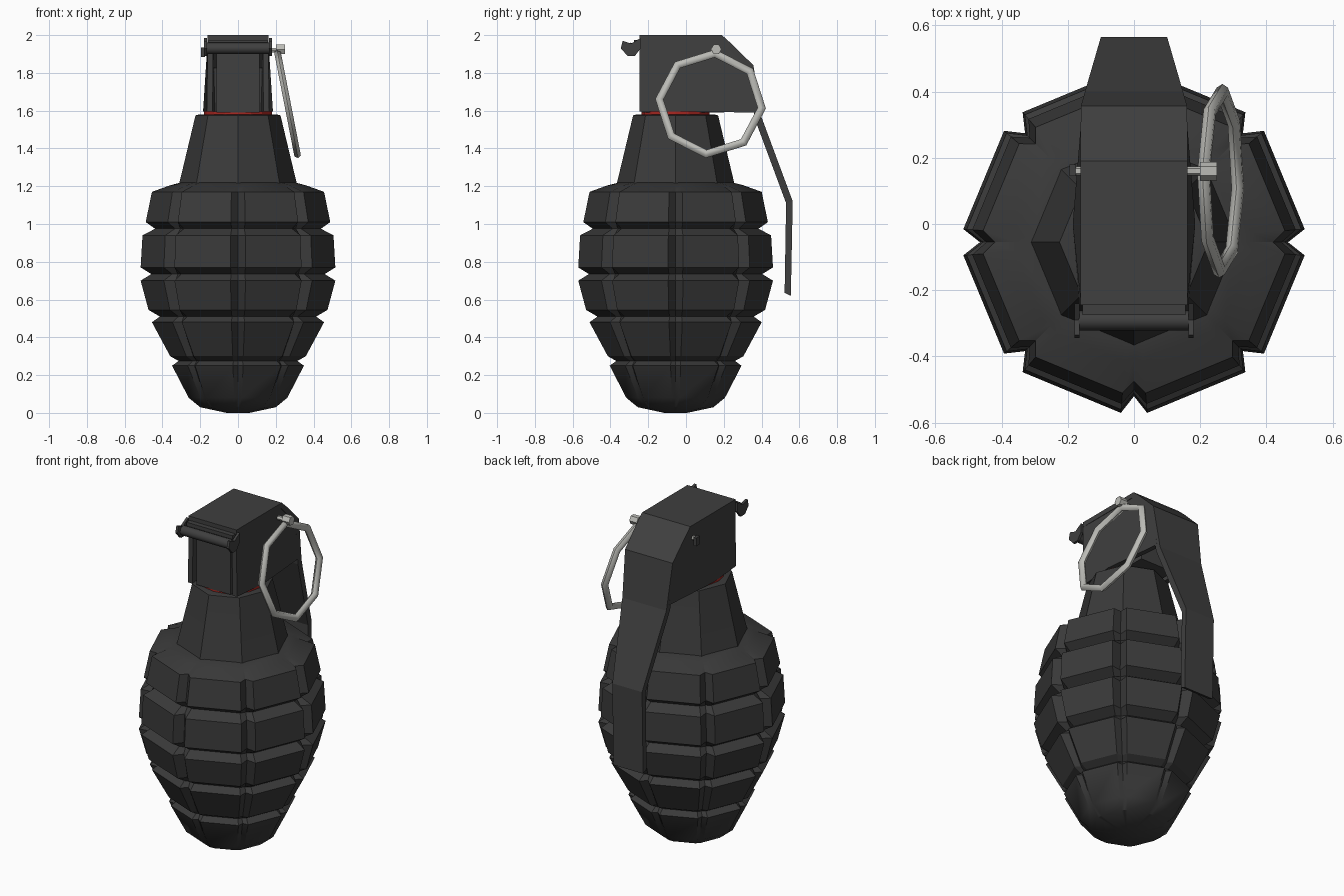
import bpy, bmesh, math
from mathutils import Vector, Matrix

if "Cube" in bpy.data.objects:
    bpy.data.objects.remove(bpy.data.objects["Cube"])

CY = -0.055  # body axis in y


def material(name, rgb):
    m = bpy.data.materials.new(name)
    m.diffuse_color = (*rgb, 1)
    m.use_nodes = True
    m.node_tree.nodes["Principled BSDF"].inputs["Base Color"].default_value = m.diffuse_color
    return m


IRON = material("dark iron", (0.042, 0.042, 0.042))
STEEL = material("lever steel", (0.05, 0.05, 0.05))
WIRE = material("light wire", (0.5, 0.5, 0.47))
RED = material("red seal", (0.4, 0.02, 0.015))


def loft(name, rings, mat, closed=False, smooth=None):
    """Skin a list of equal-length point rings; cap the ends unless closed."""
    bm = bmesh.new()
    vs = [[bm.verts.new(p) for p in ring] for ring in rings]
    n = len(vs[0])
    for i in range(len(vs) if closed else len(vs) - 1):
        a, b = vs[i], vs[(i + 1) % len(vs)]
        for k in range(n):
            bm.faces.new((a[k], a[(k + 1) % n], b[(k + 1) % n], b[k]))
    if not closed:
        bm.faces.new(vs[0])
        bm.faces.new(vs[-1])
    bmesh.ops.recalc_face_normals(bm, faces=bm.faces)
    me = bpy.data.meshes.new(name)
    bm.to_mesh(me)
    bm.free()
    me.materials.append(mat)
    ob = bpy.data.objects.new(name, me)
    bpy.context.collection.objects.link(ob)
    if smooth:
        bpy.ops.object.select_all(action='DESELECT')
        ob.select_set(True)
        bpy.context.view_layer.objects.active = ob
        bpy.ops.object.shade_smooth_by_angle(angle=math.radians(smooth))
    return ob


def circle(r, z, n=8):
    return [(r * math.cos(math.tau * k / n), CY + r * math.sin(math.tau * k / n), z) for k in range(n)]


def box(name, x, y, z, mat):
    return loft(name, [[(a, y[0], z[0]), (a, y[1], z[0]), (a, y[1], z[1]), (a, y[0], z[1])] for a in x], mat)


def rod(name, x0, x1, y, z, r, mat, n=8):
    return loft(name, [[(x, y + r * math.cos(math.tau * k / n), z + r * math.sin(math.tau * k / n))
                        for k in range(n)] for x in (x0, x1)], mat, smooth=50)


# Segmented body: eight columns split by V grooves, five rows split by notches
def body_ring(z, r, groove):
    pts = []
    for k in range(8):
        for off, rad in ((-4.4, r), (0, r * groove), (4.4, r)):
            a = math.radians(45 * k + off)
            pts.append((rad * math.cos(a), CY + rad * math.sin(a), z))
    return pts


profile = [(0.0, 0.06, 1), (0.03, 0.20, 1), (0.08, 0.262, .95), (0.25, 0.35, .93), (0.275, 0.315, .98),
           (0.30, 0.36, .93), (0.48, 0.457, .92), (0.51, 0.415, .98),
           (0.545, 0.475, .91), (0.70, 0.517, .9), (0.735, 0.46, .98),
           (0.77, 0.517, .9), (0.94, 0.507, .9), (0.975, 0.44, .98),
           (1.01, 0.49, .91), (1.17, 0.457, .92), (1.205, 0.36, .97), (1.22, 0.30, 1)]
loft("segmented_body", [body_ring(*p) for p in profile], IRON, smooth=30)

# Neck and red seal
loft("neck", [circle(0.315, 1.20), circle(0.305, 1.24), circle(0.225, 1.575), circle(0.205, 1.58)], IRON, smooth=30)
loft("seal_ring", [circle(0.18, 1.575, 16), circle(0.18, 1.595, 16)], RED)

# Fuse head block
box("fuse_block", (-0.115, 0.115), (-0.235, 0.2), (1.59, 1.98), STEEL)

# Lever: bent strip, outer edge / inner edge / half width
lever = [((-0.245, 2.0), (-0.245, 1.97), .162), ((0.19, 2.0), (0.18, 1.97), .162),
         ((0.24, 1.955), (0.22, 1.93), .162), ((0.357, 1.84), (0.325, 1.825), .16),
         ((0.40, 1.565), (0.365, 1.555), .148), ((0.565, 1.12), (0.53, 1.11), .10),
         ((0.555, 0.62), (0.522, 0.635), .10)]
loft("safety_lever", [[(-w, *o), (w, *o), (w, *i), (-w, *i)] for o, i, w in lever], STEEL)

# Side flanges of the lever head, flaring slightly toward the bottom
outline = [(-0.245, 1.595), (0.0, 1.595), (0.375, 1.59), (0.345, 1.83), (0.19, 1.985), (-0.245, 1.985)]
flare = [.165, .185, .15, .157, .16, .16]
for side, label in ((-1, "left"), (1, "right")):
    loft(label + "_flange", [[(side * (f - t), *p) for p, f in zip(outline, flare)] for t in (0, .03)], STEEL)

# Front hinge: roller, curled lip and end hooks
rod("hinge_roller", -0.168, 0.165, -0.292, 1.93, 0.03, STEEL)
box("hinge_lip", (-0.155, 0.155), (-0.275, -0.235), (1.935, 1.975), STEEL)
for x, label in ((-0.18, "left"), (0.165, "right")):
    loft(label + "_hinge_hook", [[(x + t, y, z) for y, z in
         ((-0.24, 1.93), (-0.27, 1.89), (-0.31, 1.89), (-0.345, 1.93), (-0.335, 1.97), (-0.29, 1.955), (-0.24, 1.985))]
         for t in (0, .015)], STEEL)

# Pin through the head, with bent ends
rod("safety_pin", -0.19, 0.225, 0.16, 1.92, 0.014, WIRE, 6)
box("pin_left_end", (-0.195, -0.175), (0.145, 0.18), (1.885, 1.935), STEEL)
rod("pin_eye", 0.2, 0.25, 0.16, 1.925, 0.028, WIRE, 6)

# Pull ring: coarse eight-sided loop hanging outward
centre = Vector((0.262, 0.13, 1.637))
tilt = Matrix.Rotation(math.radians(-11), 3, 'Y')
rings = []
for k in range(8):
    a = math.radians(45 * k - 5)
    out = Vector((0, math.cos(a), math.sin(a)))
    section = []
    for j in range(6):
        b = math.tau * j / 6
        section.append(centre + tilt @ (out * (0.272 + 0.022 * math.cos(b)) + Vector((0.02 * math.sin(b), 0, 0))))
    rings.append(section)
ring = loft("pull_ring", rings, WIRE, closed=True, smooth=60)
# Flip the lean if the lower half points inward
low = min(ring.data.vertices, key=lambda v: v.co.z)
if low.co.x < centre.x:
    for v in ring.data.vertices:
        v.co.x = 2 * centre.x - v.co.x
    ring.data.flip_normals()
